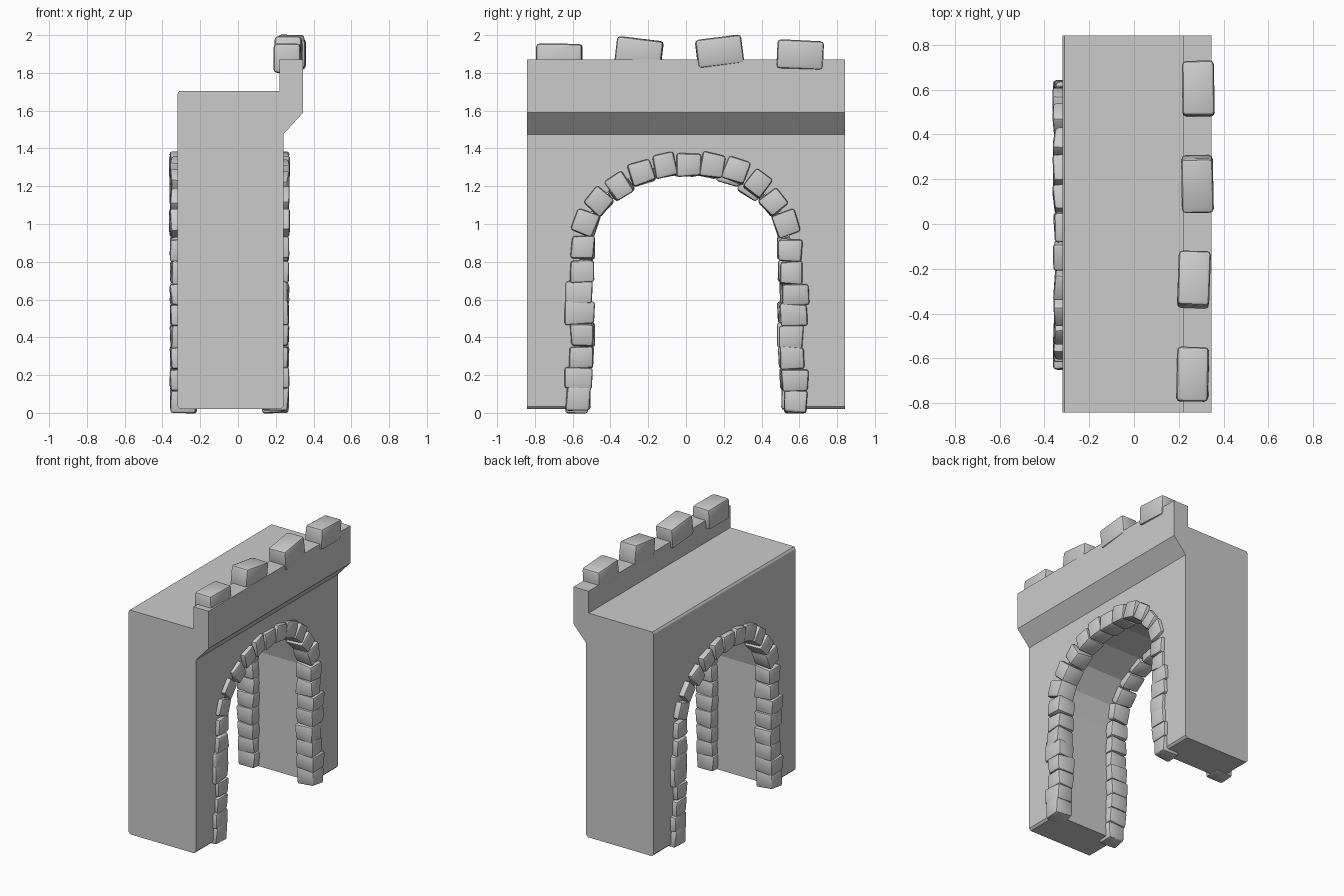
import bpy, bmesh, math, random
from mathutils import Matrix, Vector

if "Cube" in bpy.data.objects:
    bpy.data.objects.remove(bpy.data.objects["Cube"])

random.seed(4)
SPRING, HALF_W, RISE = 0.88, 0.56, 0.44   # arch opening


def make_object(name, bm, smooth=False):
    bmesh.ops.recalc_face_normals(bm, faces=bm.faces)
    mesh = bpy.data.meshes.new(name)
    bm.to_mesh(mesh)
    bm.free()
    ob = bpy.data.objects.new(name, mesh)
    bpy.context.collection.objects.link(ob)
    if smooth:
        bpy.ops.object.select_all(action='DESELECT')
        ob.select_set(True)
        bpy.context.view_layer.objects.active = ob
        bpy.ops.object.shade_smooth_by_angle(angle=math.radians(40))
    return ob


def extrude(name, points, direction):
    bm = bmesh.new()
    face = bm.faces.new([bm.verts.new(p) for p in points])
    out = bmesh.ops.extrude_face_region(bm, geom=[face])
    verts = [v for v in out["geom"] if isinstance(v, bmesh.types.BMVert)]
    bmesh.ops.translate(bm, verts=verts, vec=direction)
    return make_object(name, bm)


def stone(name, centre, size, angle, jitter, bevel, yaw=0.0):
    # roughly hewn block: jittered corners, rounded edges
    bm = bmesh.new()
    bmesh.ops.create_cube(bm, size=1)
    for v in bm.verts:
        v.co = Vector(c * s + random.uniform(-jitter, jitter) for c, s in zip(v.co, size))
    bmesh.ops.bevel(bm, geom=bm.edges[:], offset=bevel, segments=2, profile=0.5, affect='EDGES')
    bm.transform(Matrix.Translation(centre) @ Matrix.Rotation(yaw, 4, 'Z')
                 @ Matrix.Rotation(angle, 4, 'X'))
    return make_object(name, bm, True)


# Wall with corbel and parapet, one cross-section swept along y
section = [(-0.305, 0.02), (0.225, 0.02), (0.24, 0.035), (0.24, 1.475), (0.345, 1.59),
           (0.345, 1.87), (0.22, 1.87), (0.22, 1.705), (-0.31, 1.705), (-0.32, 1.69),
           (-0.32, 0.035)]
wall = extrude("wall", [(x, -0.842, z) for x, z in section], (0, 1.684, 0))

# Arched opening
arch = [(HALF_W, -0.2)]
for i in range(9):
    a = math.pi * i / 8
    arch.append((HALF_W * math.cos(a), SPRING + RISE * math.sin(a)))
arch.append((-HALF_W, -0.2))
cutter = extrude("arch_cutter", [(-1, y, z) for y, z in arch], (2, 0, 0))
cutter.hide_render = True
cutter.hide_viewport = True
cut = wall.modifiers.new("opening", 'BOOLEAN')
cut.operation, cut.solver, cut.object = 'DIFFERENCE', 'EXACT', cutter

# Jamb stones: (y inner, y outer, z) for each side; arch stones: (y, z)
left = [(-.51, -.63, .075), (-.50, -.64, .185), (-.49, -.62, .295), (-.49, -.61, .415),
        (-.49, -.635, .53), (-.50, -.64, .635), (-.495, -.615, .75), (-.49, -.605, .875)]
right = [(.52, .635, .063), (.51, .645, .175), (.50, .62, .29), (.50, .615, .40),
         (.50, .64, .515), (.51, .645, .625), (.50, .62, .74), (.495, .61, .86)]
voussoirs = [(-.53, 1.005), (-.457, 1.12), (-.355, 1.20), (-.237, 1.27), (-.115, 1.31),
             (.015, 1.315), (.14, 1.31), (.265, 1.285), (.38, 1.215), (.465, 1.115), (.53, 1.0)]


def trim_face(side):
    blocks = []
    for i, (a, b, z) in enumerate(left + right):
        blocks.append(stone(f"{side}_jamb_stone_{i + 1}", (0.197, (a + b) / 2, z),
                            (0.138, abs(b - a) + .005, 0.12), 0, 0.008, 0.014))
    for i, (y, z) in enumerate(voussoirs):
        ang = math.atan2((z - SPRING) / RISE ** 2, y / HALF_W ** 2)
        blocks.append(stone(f"{side}_arch_stone_{i + 1}", (0.2, y, z),
                            (0.138, 0.122, 0.118), ang, 0.008, 0.014))
    return blocks


trim_face("outer")
# Inner face repeats the trim turned half round about the wall's middle
turn = (Matrix.Translation((-0.045, 0, 0)) @ Matrix.Rotation(math.pi, 4, 'Z')
        @ Matrix.Translation((0.045, 0, 0)))
random.seed(4)
for block in trim_face("inner"):
    block.data.transform(turn)

# Blocks along the parapet: x, y, z, tilt, yaw
for i, (x, y, z, tilt, yaw) in enumerate([(.262, -.672, 1.878, 0, -1), (.268, -.248, 1.905, -7, -2),
                                          (.283, .178, 1.913, 7.5, 1), (.286, .605, 1.897, -2.5, 1)]):
    stone(f"parapet_block_{i + 1}", (x, y, z), (0.142, 0.245, 0.152),
          math.radians(tilt), 0.002, 0.018, math.radians(yaw))
